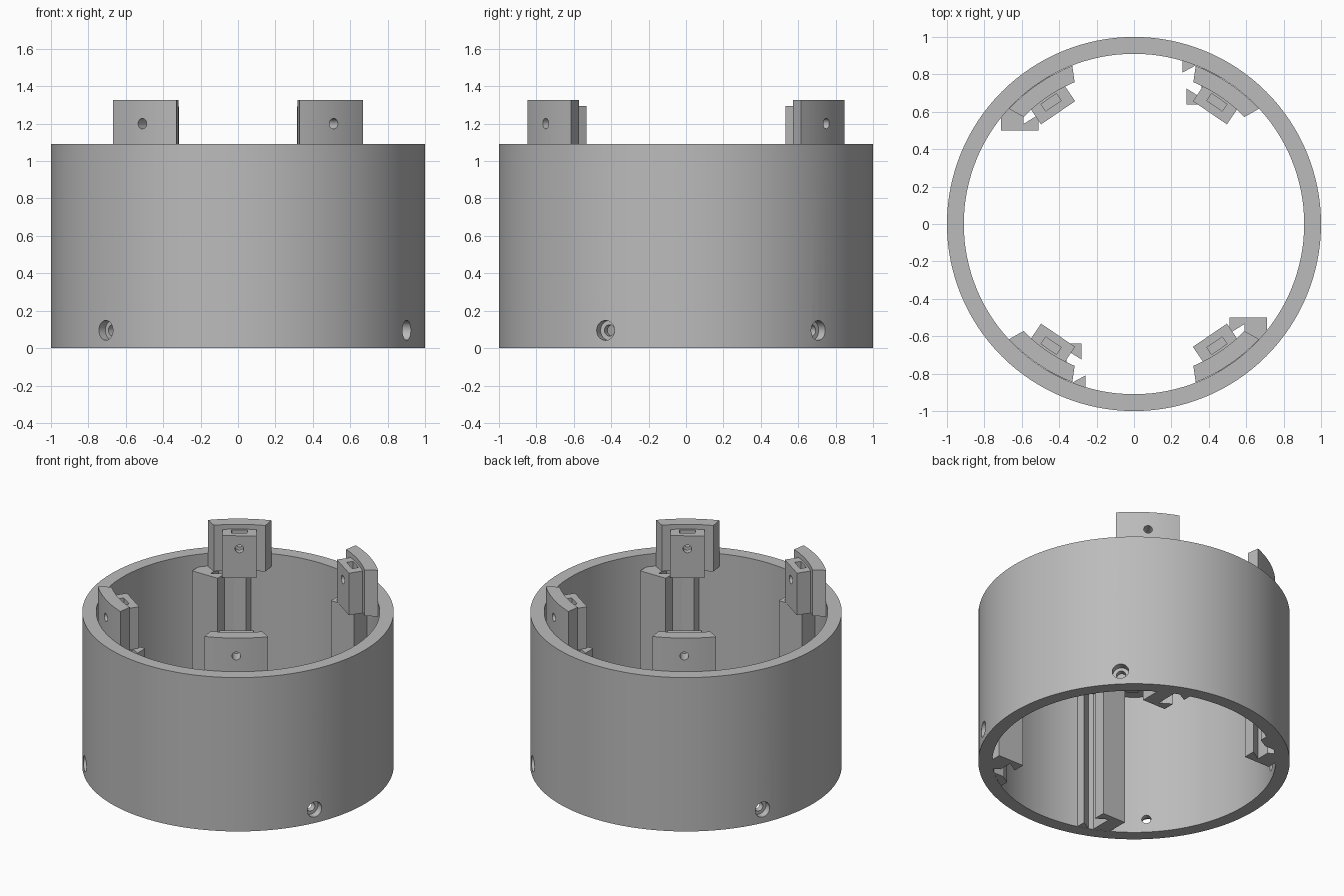
import bpy, bmesh, math
from mathutils import Matrix

if "Cube" in bpy.data.objects:
    bpy.data.objects.remove(bpy.data.objects["Cube"])

grey = bpy.data.materials.new("plain grey")
grey.diffuse_color = (0.5, 0.5, 0.5, 1)
grey.use_nodes = True
grey.node_tree.nodes["Principled BSDF"].inputs["Base Color"].default_value = grey.diffuse_color
TAB_ANGLE = math.radians(55.7)


def prism(name, pts, z0, z1):
    """Closed outline extruded from z0 to z1."""
    bm = bmesh.new()
    face = bm.faces.new([bm.verts.new((x, y, z0)) for x, y in pts])
    top = bmesh.ops.extrude_face_region(bm, geom=[face])["geom"]
    bmesh.ops.translate(bm, vec=(0, 0, z1 - z0),
                        verts=[v for v in top if isinstance(v, bmesh.types.BMVert)])
    bmesh.ops.recalc_face_normals(bm, faces=bm.faces)
    return make(name, bm)


def make(name, bm):
    mesh = bpy.data.meshes.new(name)
    bm.to_mesh(mesh)
    bm.free()
    mesh.materials.append(grey)
    ob = bpy.data.objects.new(name, mesh)
    bpy.context.collection.objects.link(ob)
    return ob


def bore(bm, angle, z, r, r0, r1):
    """Add a radial cylinder reaching from radius r0 to r1."""
    m = (Matrix.Rotation(angle, 4, 'Z') @ Matrix.Translation(((r0 + r1) / 2, 0, z))
         @ Matrix.Rotation(math.pi / 2, 4, 'Y'))
    bmesh.ops.create_cone(bm, cap_ends=True, segments=24, radius1=r, radius2=r,
                          depth=r1 - r0, matrix=m)


def cut(ob, bm):
    """Subtract the cutter shape and apply the result."""
    cutter = make("cutter", bm)
    cutter.hide_render = True
    mod = ob.modifiers.new("cut", 'BOOLEAN')
    mod.operation, mod.solver, mod.object = 'DIFFERENCE', 'EXACT', cutter
    bpy.context.view_layer.objects.active = ob
    bpy.ops.object.modifier_apply(modifier="cut")
    bpy.data.objects.remove(cutter)


def smooth(ob):
    bpy.ops.object.select_all(action='DESELECT')
    ob.select_set(True)
    bpy.context.view_layer.objects.active = ob
    bpy.ops.object.shade_smooth_by_angle(angle=math.radians(25))


def arc(r, a0, a1, n):
    return [(r * math.cos(a0 + (a1 - a0) * i / n), r * math.sin(a0 + (a1 - a0) * i / n))
            for i in range(n + 1)]


# Outer ring: tube wall with four counterbored screw holes near the bottom
bm = bmesh.new()
N = 128
loops = [[bm.verts.new((x, y, z)) for x, y in arc(r, 0, math.tau, N)[:-1]]
         for r, z in ((1, 0), (1, 1.09), (0.91, 1.09), (0.91, 0))]
for k in range(4):
    a, b = loops[k], loops[(k + 1) % 4]
    for i in range(N):
        j = (i + 1) % N
        bm.faces.new((a[i], a[j], b[j], b[i]))
bmesh.ops.recalc_face_normals(bm, faces=bm.faces)
ring = make("ring_wall", bm)
for r, r0 in ((0.03, 0.8), (0.053, 0.95)):
    bm = bmesh.new()
    for deg in (45, 154.5, 225, 334.5):
        bore(bm, math.radians(deg), 0.095, r, r0, 1.1)
    cut(ring, bm)
smooth(ring)

# Connecting tabs: curved plate plus nut block, with screw bore and nut slot
for n, ang in enumerate((TAB_ANGLE, math.pi - TAB_ANGLE,
                         math.pi + TAB_ANGLE, -TAB_ANGLE)):
    rot = Matrix.Rotation(ang, 4, 'Z')
    h0, h1 = math.radians(13), math.radians(11.6)
    plate = prism("tab_plate", arc(0.908, -h0, h0, 12) + arc(0.822, h1, -h1, 12), 1.0, 1.327)
    block = prism("nut_block", [(0.72, -0.11), (0.835, -0.11), (0.835, 0.11), (0.72, 0.11)],
                  0.995, 1.293)
    for ob in (plate, block):
        bm = bmesh.new()
        bore(bm, 0, 1.2, 0.028, 0.6, 1.0)
        cut(ob, bm)
    bm = bmesh.new()
    bmesh.ops.create_cube(bm, size=1, matrix=Matrix.Translation((0.787, 0, 1.25))
                          @ Matrix.Diagonal((0.045, 0.1, 0.2, 1)))
    cut(block, bm)
    for ob in (plate, block):
        ob.data.transform(rot)
        smooth(ob)

# Slide rails: hooked guide and facing wedge on each side, repeated by half turn
rails = {
    "right_hook": [(.46, .64), (.28, .64), (.28, .725), (.36, .675), (.36, .87), (.46, .84)],
    "right_wedge": [(.26, .81), (.33, .848), (.34, .88), (.26, .9)],
    "left_hook": [(-.71, .5), (-.51, .5), (-.51, .585), (-.59, .535), (-.59, .63),
                  (-.66, .68), (-.71, .62)],
    "left_wedge": [(-.63, .69), (-.52, .69), (-.45, .73), (-.45, .82), (-.55, .77)],
}
for name, pts in rails.items():
    for s in (1, -1):
        prism(name, [(s * x, s * y) for x, y in pts], 0.002, 1.0)
